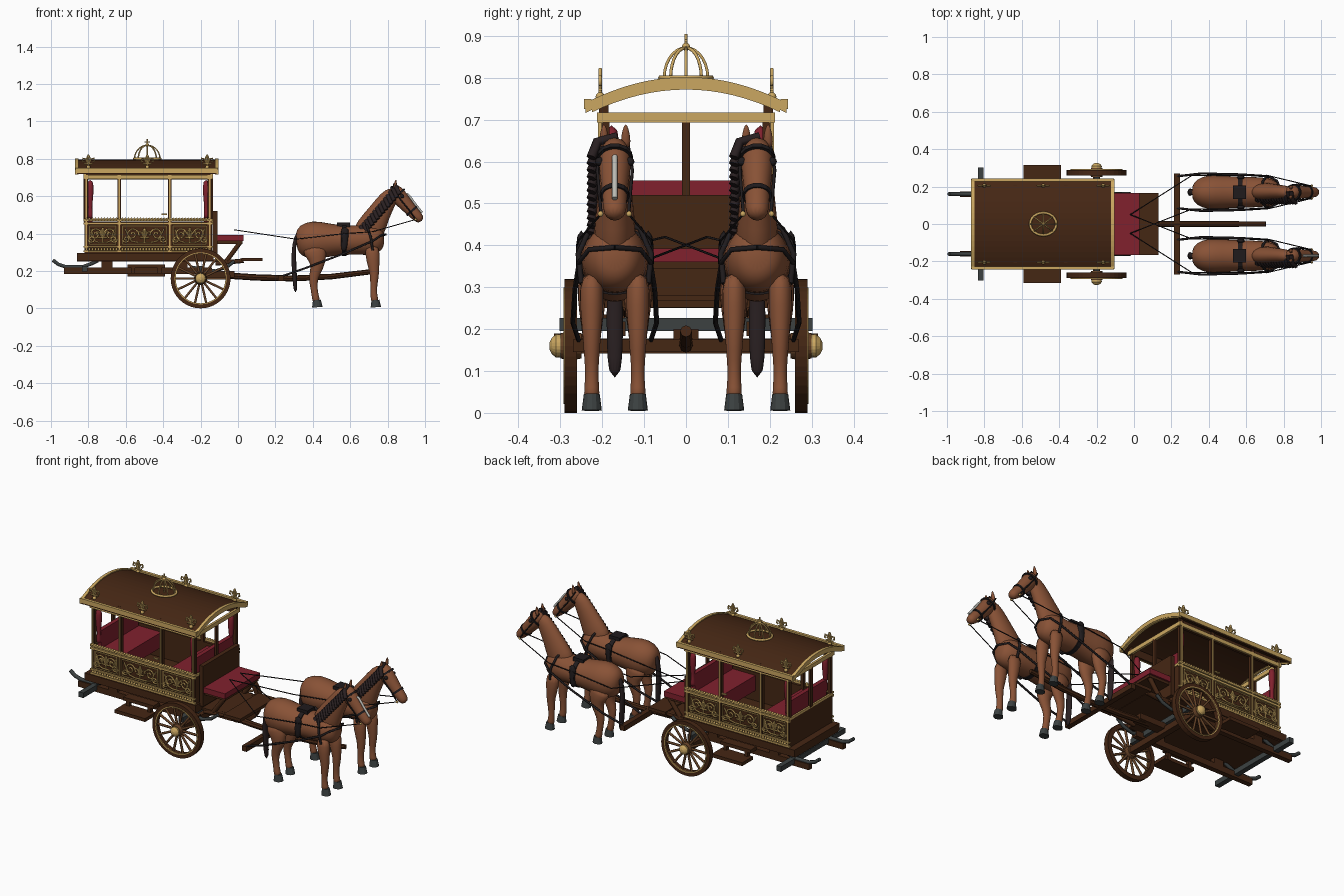
import bpy, bmesh, math
from mathutils import Vector

cube = bpy.data.objects.get("Cube")
if cube:
    bpy.data.objects.remove(cube)


def material(name, *rgb):
    m = bpy.data.materials.new(name)
    m.use_nodes = True
    m.diffuse_color = (*rgb, 1)
    m.node_tree.nodes["Principled BSDF"].inputs["Base Color"].default_value = (*rgb, 1)
    return m


BROWN = material("dark wood", .06, .02, .007)
WOOD = material("warm wood", .13, .055, .02)
GOLD = material("gold", .6, .39, .12)
RED = material("crimson cloth", .22, .015, .027)
COAT = material("chestnut coat", .25, .085, .037)
BLACK = material("black leather", .014, .011, .012)
HAIR = material("dark hair", .022, .014, .015)
STEEL = material("grey steel", .045, .053, .053)
WHITE = material("white blaze", .5, .5, .46)
SIDES = (-1, 1)


def add(name, mat, bm, smooth=False):
    bmesh.ops.recalc_face_normals(bm, faces=bm.faces)
    for f in bm.faces:
        f.smooth = smooth
    me = bpy.data.meshes.new(name)
    bm.to_mesh(me)
    bm.free()
    me.materials.append(mat)
    ob = bpy.data.objects.new(name, me)
    bpy.context.collection.objects.link(ob)
    return ob


def box(name, mat, x, y, z):
    """Box from (low, high) pairs."""
    bm = bmesh.new()
    bmesh.ops.create_cube(bm, size=1)
    for v in bm.verts:
        v.co = [a[0] + (c + .5) * (a[1] - a[0]) for a, c in zip((x, y, z), v.co)]
    return add(name, mat, bm)


def mirrored_box(name, mat, x, y, z):
    for s in SIDES:
        box(name, mat, x, sorted((s * y[0], s * y[1])), z)


def skin(bm, rings, closed=False):
    n = len(rings[0])
    for a, b in zip(rings, rings[1:] + (rings[:1] if closed else [])):
        for i in range(n):
            bm.faces.new((a[i], a[(i + 1) % n], b[(i + 1) % n], b[i]))
    if not closed:
        bm.faces.new(rings[0])
        bm.faces.new(rings[-1])


def loft(name, mat, y, stations, n=12, level=1):
    """Oval rings along a path; each station is x, z, half width, half depth."""
    bm = bmesh.new()
    rings = []
    for i, (x, z, w, d) in enumerate(stations):
        a, b = stations[max(i - 1, 0)], stations[min(i + 1, len(stations) - 1)]
        t = Vector((b[0] - a[0], b[1] - a[1])).normalized()
        angles = [math.tau * k / n for k in range(n)]
        rings.append([bm.verts.new((x - t.y * d * math.sin(q), y + w * math.cos(q),
                                    z + t.x * d * math.sin(q))) for q in angles])
    skin(bm, rings)
    ob = add(name, mat, bm, level > 0)
    if level:
        ob.modifiers.new("smooth", "SUBSURF").levels = level
    return ob


def tubes(name, mat, paths, r, cyclic=False, res=1):
    cu = bpy.data.curves.new(name, "CURVE")
    cu.dimensions = "3D"
    cu.bevel_depth, cu.bevel_resolution, cu.use_fill_caps = r, res, True
    for path in paths:
        sp = cu.splines.new("POLY")
        sp.points.add(len(path) - 1)
        for p, co in zip(sp.points, path):
            p.co = (*co, 1)
        sp.use_cyclic_u = cyclic
    tmp = bpy.data.objects.new(name, cu)
    me = bpy.data.meshes.new_from_object(tmp)
    bpy.data.objects.remove(tmp)
    me.materials.clear()
    me.materials.append(mat)
    ob = bpy.data.objects.new(name, me)
    bpy.context.collection.objects.link(ob)
    return ob


def lathe(name, mat, x, z, profile, closed=False, n=40):
    """Turn (radius, y) points round a sideways axle."""
    bm = bmesh.new()
    rings = [[bm.verts.new((x + r * math.cos(math.tau * k / n), y, z + r * math.sin(math.tau * k / n)))
              for k in range(n)] for r, y in profile]
    skin(bm, rings, closed)
    return add(name, mat, bm)


def ball(name, mat, co, r):
    bm = bmesh.new()
    bmesh.ops.create_icosphere(bm, subdivisions=2, radius=r)
    bmesh.ops.translate(bm, verts=bm.verts, vec=co)
    return add(name, mat, bm, True)


def spiral(cx, y, cz, s, v, r):
    return [(cx + s * r * (1 - .045 * k) * math.cos(k * .5), y,
             cz + v * r * (1 - .045 * k) * math.sin(k * .5)) for k in range(20)]


def fleur(x, y, z, h):
    """Stem with a spear tip and two curled leaves."""
    paths = [[(x, y, z), (x, y, z + h)], [(x - .3 * h, y, z + .35 * h), (x + .3 * h, y, z + .35 * h)],
             [(x, y, z + h), (x - .13 * h, y, z + .7 * h), (x, y, z + .4 * h), (x + .13 * h, y, z + .7 * h), (x, y, z + h)]]
    for s in SIDES:
        paths.append([(x + s * h * a, y, z + h * b) for a, b in
                      ((.05, .35), (.2, .7), (.38, .75), (.42, .55), (.3, .5))])
    return paths


# Carriage body
BACK, FRONT = -.82, -.14
box("floor_sill", BROWN, (-.86, -.13), (-.2, .2), (.25, .297))
box("driver_floor", BROWN, (-.13, .03), (-.15, .15), (.25, .262))
mirrored_box("side_wall", BROWN, (BACK, FRONT), (.185, .2), (.297, .465))
mirrored_box("sill_moulding", BROWN, (-.86, -.13), (.2, .212), (.255, .297))
box("rear_wall", BROWN, (BACK, BACK + .015), (-.2, .2), (.297, .465))
box("front_wall", BROWN, (FRONT - .015, FRONT), (-.19, .19), (.297, .465))
box("driver_backboard", BROWN, (-.135, -.11), (-.17, .17), (.28, .52))
for z, h in ((.3, .01), (.325, .008), (.448, .012), (.466, .012), (.692, .022)):
    mirrored_box("side_gold_rail", GOLD, (BACK - .005, FRONT + .005), (.198, .21), (z, z + h))
for x in (BACK - .006, FRONT - .008):
    box("end_cornice", GOLD, (x, x + .014), (-.212, .212), (.693, .717))
    box("end_sill_rail", GOLD, (x + .003, x + .013), (-.2, .2), (.458, .472))
    box("end_window_post", BROWN, (x, x + .014), (-.01, .01), (.465, .7))
posts = (BACK + .008, -.635, -.365, FRONT - .012)
for x in posts:
    mirrored_box("window_post", BROWN, (x - .01, x + .01), (.183, .202), (.297, .7))
    mirrored_box("post_gold_strip", GOLD, (x - .004, x + .004), (.2, .21), (.3, .7))
    mirrored_box("roof_bracket", BROWN, (x - .01, x + .01), (.19, .208), (.7, .75))
mirrored_box("top_rail", BROWN, (BACK, FRONT), (.185, .2), (.69, .735))
mirrored_box("door_handle", GOLD, (-.41, -.38), (.2, .21), (.5, .507))

# Gold scrollwork on the side panels
for s in SIDES:
    y = s * .206
    art, frames = [], []
    for a, b in zip(posts, posts[1:]):
        c, w = (a + b) / 2, (b - a) / 2 - .018
        frames.append([(c - w, y, .342), (c + w, y, .342), (c + w, y, .44), (c - w, y, .44)])
        art += fleur(c, y, .35, .08)
        for side in SIDES:
            art.append(spiral(c + side * w * .55, y, .395, -side, 1, .034))
            art.append(spiral(c + side * w * .84, y, .37, side, -1, .02))
            art.append([(c, y, .352), (c + side * w * .3, y, .352), (c + side * w * .6, y, .36), (c + side * w * .9, y, .425)])
    tubes("panel_scrollwork", GOLD, art, .0045)
    tubes("panel_frame", GOLD, frames, .004, True)
    for z in (.316, .478):
        bead = ball("bead_row", GOLD, (BACK + .01, y, z), .007)
        arr = bead.modifiers.new("repeat", "ARRAY")
        arr.count, arr.use_relative_offset, arr.use_constant_offset = 42, False, True
        arr.constant_offset_displace = (.016, 0, 0)

# Seats and curtains inside
box("rear_bench", RED, (-.79, -.63), (-.18, .18), (.36, .45))
box("front_bench", RED, (-.33, -.17), (-.18, .18), (.36, .45))
for x in (-.802, -.182):
    box("bench_back", RED, (x, x + .025), (-.175, .175), (.44, .555))
    for s in SIDES:
        loft("curtain", RED, s * .178, [(x + .012, z, w, w) for z, w in
             ((.69, .018), (.62, .02), (.55, .011), (.53, .011), (.475, .018))], 10)


# Arched roof
def arch(name, mat, x, top, thick, half=.24, n=16):
    bm = bmesh.new()
    ys = [half * (2 * k / n - 1) for k in range(n + 1)]
    rings = []
    for px in x:
        up = [(px, y, top - .062 * (y / .24) ** 2) for y in ys]
        rings.append([bm.verts.new(p) for p in up + [(a, b, c - thick) for a, b, c in reversed(up)]])
    skin(bm, rings)
    return add(name, mat, bm)


arch("roof", BROWN, (-.86, -.115), .796, .016)
for x in (-.872, -.122):
    arch("roof_end_arch", GOLD, (x, x + .018), .802, .024)
    arch("roof_inner_arch", GOLD, (x + .003, x + .015), .78, .008, .225)
mirrored_box("eave", GOLD, (-.87, -.106), (.226, .243), (.725, .75))
for s in SIDES:
    for x in (-.8, -.485, -.165):
        tubes("roof_finial", GOLD, fleur(x, s * .205, .745, .077), .0045)
        ball("finial_base", GOLD, (x, s * .205, .755), .011)

# Openwork crown on the roof
CX = -.485
turn = [math.tau * k / 24 for k in range(24)]
tubes("crown_ring", GOLD, [[(CX + .07 * math.cos(q), .06 * math.sin(q), .8) for q in turn]], .007, True)
half = [math.pi * k / 14 for k in range(15)]
tubes("crown_arches", GOLD, [[(CX + .068 * math.cos(q) * math.cos(d), .052 * math.cos(q) * math.sin(d),
      .8 + .072 * math.sin(q)) for q in half] for d in (0, math.pi / 4, math.pi / 2, math.pi * .75)], .004)
tubes("crown_cross", GOLD, [[(CX, 0, .79), (CX, 0, .905)], [(CX - .014, 0, .889), (CX + .014, 0, .889)]], .004)
ball("crown_orb", GOLD, (CX, 0, .874), .01)

# Driver seat
box("driver_seat", RED, (-.11, .03), (-.165, .165), (.36, .392))
box("driver_seat_base", BROWN, (-.11, .025), (-.155, .155), (.345, .36))
box("footboard", BROWN, (.02, .132), (-.165, .165), (.252, .27))
tubes("seat_brace", BROWN, [[(.01, s * .14, .35), (-.06, s * .14, .255)] for s in SIDES], .014)
tubes("footboard_brace", BROWN, [[(-.12, s * .14, .24), (.03, s * .14, .255)] for s in SIDES], .014)

# Undercarriage, springs, steps and pole
mirrored_box("chassis_beam", BROWN, (-.93, -.14), (.145, .175), (.183, .218))
for x in (-.7, -.3):
    mirrored_box("chassis_block", BROWN, (x - .03, x + .03), (.145, .175), (.218, .252))
box("rear_crossbar", STEEL, (-.835, -.805), (-.302, .302), (.196, .226))
box("front_crossbar", STEEL, (-.215, -.185), (-.25, .25), (.196, .226))
tubes("rear_spring", STEEL, [[(x, s * .16, z) for x, z in
      ((-.99, .258), (-.96, .235), (-.92, .222), (-.83, .222), (-.78, .24), (-.75, .255))] for s in SIDES], .011)
tubes("front_spring", STEEL, [[(x, s * .16, z) for x, z in
      ((-.25, .22), (-.12, .2), (-.06, .22), (-.02, .252))] for s in SIDES], .01)
mirrored_box("step_top", BROWN, (-.59, -.39), (.18, .235), (.215, .235))
mirrored_box("step_board", BROWN, (-.59, -.39), (.215, .315), (.17, .19))
for x in (-.57, -.43):
    mirrored_box("step_hanger", BROWN, (x, x + .02), (.212, .235), (.17, .235))
box("pole_root", BROWN, (-.22, -.02), (-.03, .03), (.165, .2))
loft("draught_pole", BROWN, 0, [(-.1, .178, .017, .017), (.1, .165, .017, .017), (.3, .16, .016, .016),
     (.5, .17, .015, .015), (.705, .195, .014, .014)], 8, 0)
box("swingle_bar", BROWN, (.215, .245), (-.27, .27), (.145, .175))

# Wheels
WX, WZ, WR = -.2, .16, .16
box("axle", BROWN, (WX - .018, WX + .018), (-.27, .27), (.142, .178))
for s in SIDES:
    lathe("wheel_rim", BROWN, WX, WZ, [(r, s * y) for r, y in
          ((WR, .26), (WR, .29), (.134, .29), (.134, .26))], True)
    lathe("wheel_gold_ring", GOLD, WX, WZ, [(r, s * y) for r, y in
          ((.139, .288), (.139, .293), (.133, .293), (.133, .288))], True)
    lathe("hub", WOOD, WX, WZ, [(r, s * y) for r, y in ((.03, .25), (.035, .275), (.03, .3))], n=20)
    lathe("hub_cap", GOLD, WX, WZ, [(r, s * y) for r, y in
          ((.027, .298), (.028, .31), (.02, .32), (.008, .326))], n=20)
    tubes("spokes", WOOD, [[(WX + r * math.cos(q), s * .275, WZ + r * math.sin(q)) for r in (.02, .14)]
          for q in (math.tau * k / 14 for k in range(14))], .007)


# Horses
def horse(y):
    loft("horse_body", COAT, y, [(.31, .36, .03, .04), (.33, .362, .07, .085), (.4, .365, .097, .108),
         (.47, .365, .09, .094), (.56, .365, .085, .079), (.65, .365, .083, .08), (.72, .37, .078, .088),
         (.765, .375, .058, .066), (.782, .375, .03, .035)], 16)
    loft("horse_neck", COAT, y, [(.67, .36, .05, .08), (.71, .43, .054, .085), (.755, .51, .044, .062),
         (.805, .59, .037, .052), (.84, .63, .028, .032)])
    loft("horse_head", COAT, y, [(.82, .645, .02, .025), (.84, .625, .04, .046), (.88, .575, .04, .043),
         (.925, .525, .03, .033), (.96, .49, .031, .031), (.983, .466, .022, .02)])
    tail = ((.34, .42, .01), (.305, .39, .014), (.296, .29, .02), (.302, .18, .021), (.308, .08, .016))
    loft("tail", HAIR, y, [(a, b, w, w * .65) for a, b, w in tail])
    for s in SIDES:
        ly = y + s * .055
        loft("front_leg", COAT, ly, [(.715, .34, .03, .045), (.722, .25, .03, .036), (.73, .185, .022, .025),
             (.728, .155, .021, .023), (.725, .1, .015, .016), (.728, .055, .019, .02), (.733, .035, .02, .022)])
        loft("hind_leg", COAT, ly, [(.4, .34, .035, .08), (.425, .27, .036, .052), (.425, .215, .027, .034),
             (.4, .165, .02, .026), (.407, .1, .015, .018), (.415, .055, .019, .02), (.42, .035, .02, .022)])
        for x in (.422, .735):
            loft("hoof", STEEL, ly, [(x + .002, .006, .024, .028), (x, .045, .019, .021)], 12, 0)
        loft("ear", COAT, y + s * .026, [(.835, .63, .014, .012), (.842, .665, .012, .009), (.845, .69, .003, .003)], 8)
        ball("eye", BLACK, (.878, y + s * .036, .6), .011)
        # Reins, traces and bridle straps
        tubes("rein", BLACK, [[(-.02, s * .05, .42), (.31, y + s * .09, .37), (.57, y + s * .09, .4),
              (.72, y + s * .088, .41), (.95, y + s * .033, .475)]], .0028)
        tubes("trace", BLACK, [[(.23, y + s * .085, .17), (.36, y + s * .1, .215), (.57, y + s * .095, .295),
              (.72, y + s * .085, .36), (.765, y + s * .062, .39), (.79, y, .395)]], .006)
        tubes("cheek_strap", BLACK, [[(.825, y + s * .03, .65), (.87, y + s * .042, .58), (.915, y + s * .037, .525),
              (.95, y + s * .033, .475)]], .004)
        tubes("shoulder_strap", BLACK, [[(.68, y, .468), (.69, y + s * .06, .44), (.71, y + s * .087, .38),
              (.72, y + s * .08, .31)]], .007)
        ball("bit_ring", GOLD, (.95, y + s * .034, .475), .007)
        loft("saddle_pad", BLACK, y + s * .08, [(.572, .44, .012, .028), (.57, .36, .016, .02), (.565, .3, .012, .016)], 8)
    loft("girth", BLACK, y, [(.555, .365, .092, .084), (.58, .365, .092, .084)], 20, 0)
    box("saddle", BLACK, (.53, .6), (y - .035, y + .035), (.435, .458))
    loft("noseband", BLACK, y, [(.925, .525, .035, .037), (.933, .516, .035, .036)], 14, 0)
    loft("browband", BLACK, y, [(.851, .611, .044, .05), (.858, .603, .044, .05)], 14, 0)
    # Mane falling to one side
    locks = []
    for k in range(14):
        x, z = .65 + .0145 * k, .445 + .0165 * k
        locks.append([(x, y + .005, z), (x + .008, y - .042, z - .012), (x + .026, y - .056, z - .05)])
    tubes("mane", HAIR, locks, .012)
    if y < 0:
        tubes("blaze", WHITE, [[(.902, y, .612), (.915, y, .602), (.952, y, .552), (.984, y, .512)]], .007)


for side in SIDES:
    horse(side * .17)
